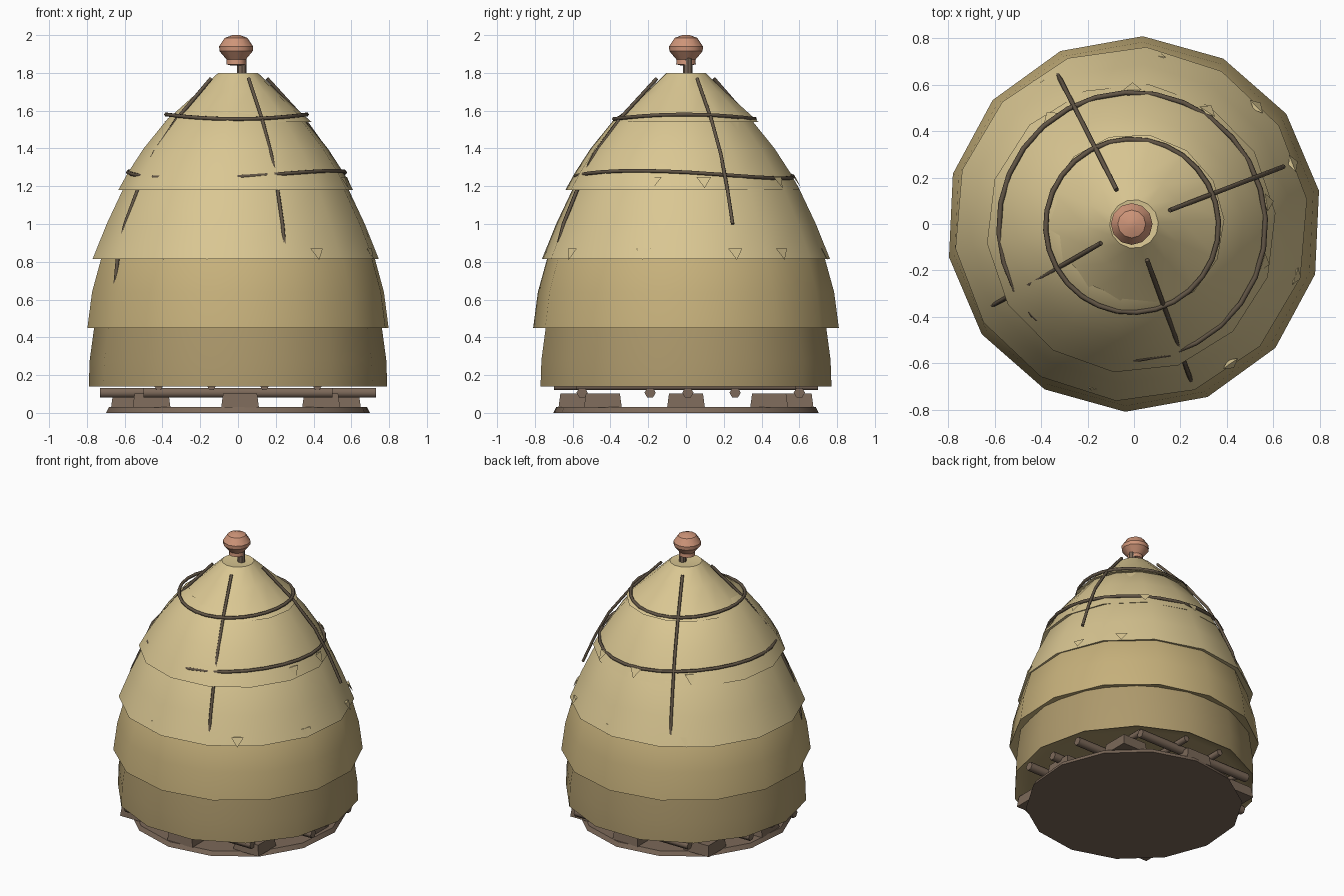
import bpy, bmesh, math, random
from mathutils import Vector

if "Cube" in bpy.data.objects:
    bpy.data.objects.remove(bpy.data.objects["Cube"])

random.seed(4)


def mat(name, rgb):
    m = bpy.data.materials.new(name)
    m.diffuse_color = (*rgb, 1)
    m.use_nodes = True
    m.node_tree.nodes["Principled BSDF"].inputs["Base Color"].default_value = m.diffuse_color
    return m


STRAW_DARK = mat("straw_dark", (0.42, 0.32, 0.15))
STRAW_MID = mat("straw_mid", (0.57, 0.44, 0.20))
STRAW = mat("straw", (0.70, 0.57, 0.29))
WOOD = mat("wood", (0.20, 0.14, 0.10))
ROPE = mat("rope", (0.12, 0.09, 0.06))
CLAY = mat("clay", (0.62, 0.30, 0.19))


def finish(name, bm, material, smooth=True):
    bmesh.ops.recalc_face_normals(bm, faces=bm.faces)
    me = bpy.data.meshes.new(name)
    bm.to_mesh(me)
    bm.free()
    ob = bpy.data.objects.new(name, me)
    bpy.context.collection.objects.link(ob)
    me.materials.append(material)
    if smooth:
        bpy.ops.object.select_all(action='DESELECT')
        ob.select_set(True)
        bpy.context.view_layer.objects.active = ob
        bpy.ops.object.shade_smooth_by_angle(angle=math.radians(32))
    return ob


def lathe(name, profile, material, sides=14, offset=0, centre=(0, 0)):
    """Closed stack of rings from (radius, z) pairs, capped at both ends."""
    bm = bmesh.new()
    rings = []
    for r, z in profile:
        ring = []
        for i in range(sides):
            a = math.radians(offset) + math.tau * i / sides
            ring.append(bm.verts.new((centre[0] + r * math.cos(a), centre[1] + r * math.sin(a), z)))
        rings.append(ring)
    for lo, hi in zip(rings, rings[1:]):
        for i in range(sides):
            j = (i + 1) % sides
            bm.faces.new((lo[i], lo[j], hi[j], hi[i]))
    bm.faces.new(rings[0][::-1])
    bm.faces.new(rings[-1])
    return finish(name, bm, material)


def tube(name, points, radius, material, cyclic=False, res=1):
    cu = bpy.data.curves.new(name, 'CURVE')
    cu.dimensions = '3D'
    cu.bevel_depth = radius
    cu.bevel_resolution = res
    cu.use_fill_caps = True
    sp = cu.splines.new('POLY')
    sp.points.add(len(points) - 1)
    for p, co in zip(sp.points, points):
        p.co = (*co, 1)
    sp.use_cyclic_u = cyclic
    ob = bpy.data.objects.new(name, cu)
    bpy.context.collection.objects.link(ob)
    cu.materials.append(material)


# overlapping straw tiers
lathe("straw_tier_1", [(0.70, 0.16), (0.76, 0.155), (0.79, 0.14), (0.785, 0.28), (0.755, 0.5)],
      STRAW_DARK, offset=0)
lathe("straw_tier_2", [(0.70, 0.48), (0.81, 0.45), (0.785, 0.64), (0.735, 0.82), (0.70, 0.88)],
      STRAW_MID, offset=10.2)
lathe("straw_tier_3", [(0.66, 0.84), (0.765, 0.815), (0.69, 1.0), (0.595, 1.2), (0.55, 1.26)],
      STRAW, offset=8, centre=(-0.012, 0))
lathe("straw_tier_4", [(0.54, 1.21), (0.625, 1.18), (0.575, 1.27), (0.49, 1.4), (0.36, 1.56), (0.30, 1.6)],
      STRAW, offset=6, centre=(-0.012, -0.018))
lathe("straw_tier_5", [(0.30, 1.57), (0.39, 1.54), (0.21, 1.7), (0.105, 1.8), (0.06, 1.795)],
      STRAW, offset=3)

# centre pole and clay finial
lathe("pole", [(0.025, 1.7), (0.025, 1.88)], WOOD, sides=8, centre=(0.02, 0.01))
lathe("clay_finial", [(0.03, 1.84), (0.052, 1.845), (0.05, 1.87), (0.088, 1.915), (0.09, 1.94),
                      (0.06, 1.985), (0.02, 2.0)], CLAY, sides=12, centre=(-0.01, 0))

# wooden base disc
lathe("base_disc", [(0.705, 0), (0.69, 0.03)], WOOD, offset=8)

# support blocks
n = 0
for x in (-0.52, 0.01, 0.5):
    for y in (-0.5, 0.0, 0.5):
        if abs(x) > 0.4 and abs(y) > 0.4:
            x2, y2 = x * 0.88, y * 0.88
        else:
            x2, y2 = x * 1.1, y * 1.15
        bm = bmesh.new()
        bmesh.ops.create_cube(bm, size=1)
        for v in bm.verts:
            s = 0.2 if v.co.z < 0 else 0.18
            v.co = (v.co.x * s + x2, v.co.y * s + y2, 0.065 + v.co.z * 0.075)
        n += 1
        finish(f"support_block_{n}", bm, WOOD, False)

# crossed logs
for i, (y, h) in enumerate([(-0.55, 0.50), (-0.19, 0.73), (0.01, 0.7), (0.26, 0.70), (0.6, 0.45)]):
    tube(f"log_across_{i + 1}", [(-h, y, 0.107), (h, y, 0.107)], 0.03, WOOD)
for i, (x, h) in enumerate([(-0.42, 0.58), (-0.14, 0.7), (0.14, 0.7), (0.42, 0.58)]):
    tube(f"log_along_{i + 1}", [(x, -h, 0.14), (x, h, 0.14)], 0.022, WOOD)


# rope rings
def ring(name, r, z, amp, count, phase):
    pts = []
    for i in range(count):
        a = math.tau * i / count + math.radians(3)
        pts.append((r * math.cos(a) - 0.008, r * math.sin(a) - 0.008,
                    z + amp * math.cos(2 * a + phase)))
    tube(name, pts, 0.011, ROPE, True)


ring("upper_rope", 0.373, 1.568, 0.012, 28, 0)
ring("lower_rope", 0.575, 1.262, 0.02, 28, 0.9)

# ropes hanging down the slope
SLOPE = [(0.165, 1.77), (0.37, 1.56), (0.515, 1.37), (0.605, 1.2), (0.69, 1.0), (0.735, 0.83), (0.75, 0.68)]
for i, (deg, last) in enumerate([(117, 6), (21, 5), (-70, 6), (-150, 7)]):
    c, s = math.cos(math.radians(deg)), math.sin(math.radians(deg))
    tube(f"hanging_rope_{i + 1}", [(r * c, r * s, z) for r, z in SLOPE[:last]], 0.01, ROPE)

# loose straw tufts along the tier edges
k = 0
for r, z, lean, count in [(0.385, 1.52, 0.03, 9), (0.61, 1.22, 0.02, 9), (0.755, 0.84, 0.012, 10)]:
    for i in range(count):
        a = math.tau * (i + random.uniform(0.1, 0.7)) / count
        out = Vector((math.cos(a), math.sin(a), 0))
        side = Vector((-out.y, out.x, 0))
        p = out * (r - 0.012) + Vector((0, 0, z))
        up = Vector((0, 0, 0.03))
        bm = bmesh.new()
        base = [p - side * 0.04 + up - out * lean, p + side * 0.04 + up - out * lean,
                p - out * 0.03 + up, p - up + out * 0.012]
        vs = [bm.verts.new(q) for q in base]
        for f in ((0, 1, 3), (1, 2, 3), (2, 0, 3), (0, 2, 1)):
            bm.faces.new([vs[t] for t in f])
        k += 1
        finish(f"straw_tuft_{k}", bm, STRAW, False)
